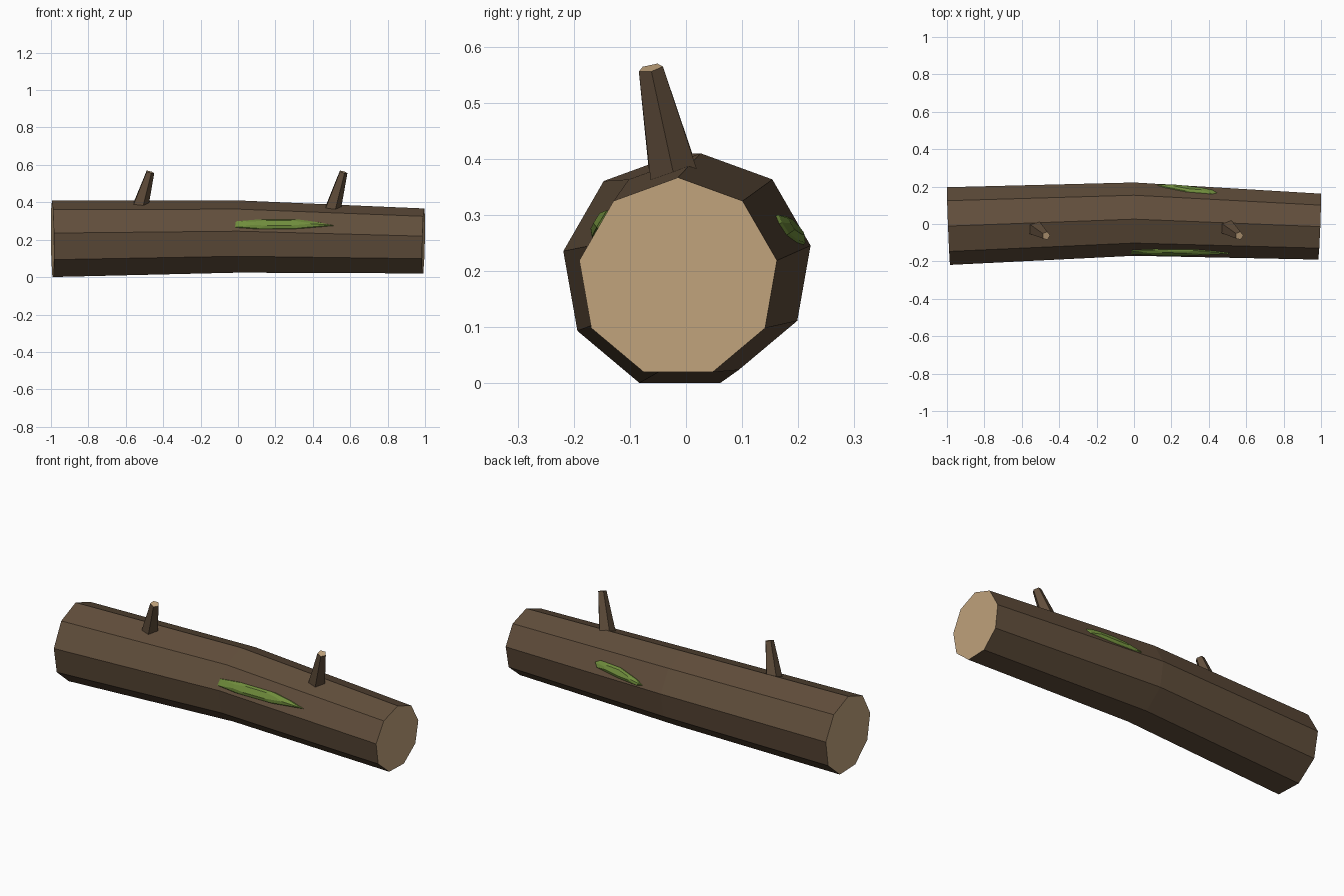
import bpy, bmesh
from math import sin, cos, tau, radians
from mathutils import Vector

if "Cube" in bpy.data.objects:
    bpy.data.objects.remove(bpy.data.objects["Cube"], do_unlink=True)


def material(name, color):
    mat = bpy.data.materials.new(name)
    mat.use_nodes = True
    mat.diffuse_color = (*color, 1)
    mat.node_tree.nodes["Principled BSDF"].inputs["Base Color"].default_value = (*color, 1)
    return mat


BARK = material("dark bark", (0.119, 0.076, 0.044))
WOOD = material("cut wood", (0.54, 0.37, 0.205))
MOSS = material("moss green", (0.16, 0.265, 0.045))


def finish(bm, name, *mats):
    bmesh.ops.recalc_face_normals(bm, faces=bm.faces)
    mesh = bpy.data.meshes.new(name)
    bm.to_mesh(mesh)
    bm.free()
    for mat in mats:
        mesh.materials.append(mat)
    obj = bpy.data.objects.new(name, mesh)
    bpy.context.collection.objects.link(obj)
    return obj


def bridge(bm, a, b):
    for i in range(len(a)):
        j = (i + 1) % len(a)
        bm.faces.new((a[i], a[j], b[j], b[i]))


def tube(name, sections, sides, ref):
    """Faceted tube through (centre, axis, radius) sections, with cut wood ends."""
    bm = bmesh.new()
    rings = []
    for centre, axis, radius in sections:
        axis = Vector(axis).normalized()
        u = (Vector(ref) - axis * axis.dot(Vector(ref))).normalized()
        v = axis.cross(u)
        rings.append([bm.verts.new(Vector(centre) + radius * (u * cos(tau * i / sides) + v * sin(tau * i / sides)))
                      for i in range(sides)])
    for a, b in zip(rings, rings[1:]):
        bridge(bm, a, b)
    for ring in (rings[0], rings[-1]):
        bm.faces.new(ring).material_index = 1
    return finish(bm, name, BARK, WOOD)


# Trunk: nine sides, slightly bent and tapered, ends cut square to the bend
TRUNK = [
    (Vector((-0.992, -0.011, 0.199)), (1, 0.04, 0.012), 0.211),
    (Vector((0, 0.026, 0.211)), (1, 0, 0), 0.199),
    (Vector((0.992, -0.014, 0.188)), (1, -0.04, -0.023), 0.179),
]
tube("log_trunk", TRUNK, 9, (0, 0, 1))

# Two broken branch stubs leaning the same way
for name, x, drop in (("branch_stub_right", -0.47, 0), ("branch_stub_left", 0.563, 0.015)):
    tip = Vector((x, -0.063, 0.562))
    lean = Vector((0.055, -0.04, 0.185))
    base = tip - lean * (1.05 + drop * 5)
    tube(name, [(base, lean, 0.047), (tip, lean, 0.023)], 5, (1, 0, 0))


def trunk_side(x, z, side):
    """Point on the upper side facet of the trunk, on the front (-1) or back (1)."""
    (c0, _, r0), (c1, _, r1) = TRUNK[1:]
    t = x / c1.x
    c, r = c0.lerp(c1, t), r0 + (r1 - r0) * t
    hi, lo = radians(40), radians(80)
    k = (c.z + r * cos(hi) - z) / (r * (cos(hi) - cos(lo)))
    return Vector((x, c.y + side * r * (sin(hi) + k * (sin(lo) - sin(hi))), z))


def moss_patch(name, outline, side):
    """Low faceted cushion lying on the trunk side."""
    bm = bmesh.new()
    out = Vector((0, side * sin(radians(60)), cos(radians(60))))
    mx = sum(p[0] for p in outline) / len(outline)
    mz = sum(p[1] for p in outline) / len(outline)
    rings = []
    for scale, lift in ((1, -0.003), (0.92, 0.005), (0.55, 0.014)):
        rings.append([bm.verts.new(trunk_side(mx + (x - mx) * scale, mz + (z - mz) * scale, side) + out * lift)
                      for x, z in outline])
    for a, b in zip(rings, rings[1:]):
        bridge(bm, a, b)
    bm.faces.new(rings[0])
    bm.faces.new(rings[-1])
    return finish(bm, name, MOSS)


# Moss on the front and back of the trunk
moss_patch("moss_front", [(-0.025, 0.265), (-0.02, 0.298), (0.1, 0.308), (0.33, 0.308),
                          (0.44, 0.293), (0.525, 0.275), (0.33, 0.258), (0.1, 0.256)], -1)
moss_patch("moss_back", [(0.45, 0.285), (0.42, 0.3), (0.28, 0.298), (0.16, 0.272),
                         (0.12, 0.255), (0.15, 0.246), (0.28, 0.25), (0.43, 0.264)], 1)
